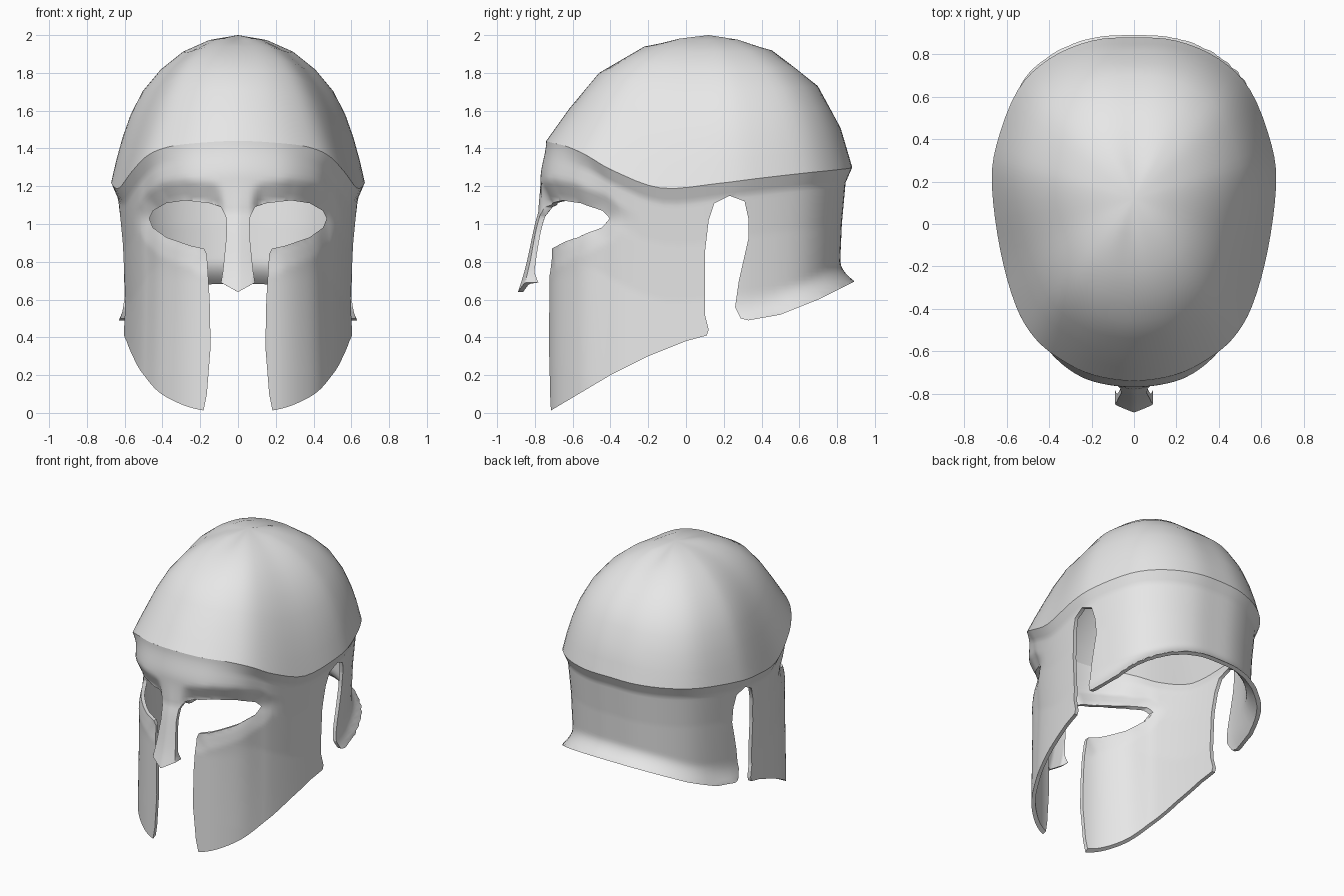
import bpy
import bmesh
from mathutils import Vector
from mathutils.geometry import intersect_point_line

default_cube = bpy.data.objects.get("Cube")
if default_cube:
    bpy.data.objects.remove(default_cube, do_unlink=True)

THICKNESS = 0.026
CENTRE = Vector((0, 0.12))

metal = bpy.data.materials.new("plain_grey_metal")
metal.use_nodes = True
metal.diffuse_color = (0.8, 0.8, 0.8, 1)
metal.node_tree.nodes["Principled BSDF"].inputs["Base Color"].default_value = (0.8, 0.8, 0.8, 1)

# Crease between skull and guard: left half, front to back (x, y, z)
RIM = [(0, -.74, 1.44), (.2, -.71, 1.43), (.36, -.63, 1.41), (.475, -.53, 1.365),
       (.56, -.38, 1.28), (.63, -.13, 1.19), (.67, .17, 1.215), (.65, .37, 1.24),
       (.55, .63, 1.27), (.4, .78, 1.285), (.2, .865, 1.295), (0, .88, 1.3)]

# Eye and mouth opening: left half, nose tip to chin (x, z)
EYES = [(.09, 1.09), (.15, 1.11), (.28, 1.125), (.38, 1.11), (.45, 1.07), (.47, 1.03),
        (.45, .98), (.38, .93), (.25, .885), (.18, .87), (.165, .84)]
FACE = ([(0, .64), (.09, .69), (.08, .75), (.06, .95), (.065, 1.04)] + EYES
        + [(.15, .6), (.145, .35), (.165, .1), (.185, 0), (.2, -.3)])

# Lower edge from the side: cheek, ear notch, neck (y, z)
CHEEK = [(-1, -.16), (-.72, .01), (-.4, .2), (-.2, .3), (0, .38), (.11, .41)]
EAR = [(.12, .44), (.1, .52), (.1, .85), (.12, 1.02), (.15, 1.11), (.23, 1.15),
       (.31, 1.12), (.33, 1.03), (.33, .92), (.28, .7), (.26, .56)]
NECK = [(.29, .5), (.33, .49), (.5, .52), (.7, .6), (.88, .69), (1, .75)]

# Skull profile from crown to rim (radius share, height share)
SIDE_CURVE = [(0, 1), (.44, .885), (.76, .615), (.92, .295), (1, 0)]
FRONT_CURVE = [(0, 1), (.395, .893), (.674, .643), (.86, .3), (1, 0)]
INSET = [(0, 0), (.08, .035), (.3, .055), (.6, .068), (1.2, .05)]


def smooth(a, b, value):
    t = min(max((value - a) / (b - a), 0), 1)
    return t * t * (3 - 2 * t)


def interpolate(table, value):
    if value <= table[0][0]:
        return table[0][1]
    for (a, u), (b, v) in zip(table, table[1:]):
        if value <= b:
            return u + (v - u) * (value - a) / (b - a)
    return table[-1][1]


def spline(p, q, r, s, t):
    return 0.5 * (2 * q + (r - p) * t + (2 * p - 5 * q + 4 * r - s) * t ** 2
                  + (3 * q - p - 3 * r + s) * t ** 3)


def rim_loop(front_steps, steps):
    pts = [Vector(p) for p in RIM]
    pts += [Vector((-p.x, p.y, p.z)) for p in reversed(pts[1:-1])]
    n, loop = len(pts), []
    for i in range(n):
        count = front_steps if i < 4 or i >= n - 4 else steps
        near = [pts[(i + k) % n] for k in (-1, 0, 1, 2)]
        loop += [spline(*near, j / count) for j in range(count)]
    return loop


def profile(curve, t, roundness):
    """Skull profile, blended between straight and rounded bands."""
    pts = [Vector(p) for p in curve]
    pts = [Vector((-pts[1].x, pts[1].y))] + pts + [2 * pts[-1] - pts[-2]]
    i = min(int(t), len(curve) - 2)
    straight = pts[i + 1].lerp(pts[i + 2], t - i)
    return straight.lerp(spline(*pts[i:i + 4], t - i), roundness)


def skull_point(rim, t):
    w = 1 - smooth(-.8, .5, rim.y)
    roundness = smooth(0, .4, abs(rim.x))
    share = profile(SIDE_CURVE, t, roundness).lerp(profile(FRONT_CURVE, t, roundness), w)
    xy = CENTRE.lerp(rim.xy, share.x)
    return Vector((xy.x, xy.y, rim.z + (2 - rim.z) * share.y))


def eye_distance(x, z):
    p = Vector((x, z))
    best = 9
    for a, b in zip(EYES, EYES[1:]):
        a, b = Vector(a), Vector(b)
        t = intersect_point_line(p, a, b)[1]
        best = min(best, (a.lerp(b, min(max(t, 0), 1)) - p).length)
    return best


def guard_point(rim, t):
    z = rim.z + (-.1 - rim.z) * t
    depth, x = rim.z - z, abs(rim.x)
    w = 1 - smooth(-.72, -.45, rim.y)
    push = -interpolate(INSET, depth) * (1 - w)
    # Flared neck edge
    height = min(max((z - interpolate(NECK, rim.y)) / .12, 0), 1)
    flare = .035 + .055 * smooth(.3, .88, rim.y)
    push += flare * (1 - height) ** 2 * smooth(.2, .35, rim.y)
    # Brow swelling and sunken eye surround
    push += .03 * w * smooth(0, .2, depth) * smooth(.7, 1.1, z)
    if rim.y < -.2 and .7 < z < 1.3:
        sunk = max(0, 1 - eye_distance(x, z) / .11)
        push -= sunk * (.02 + .03 * smooth(.85, 1.1, z)) * smooth(.06, .13, x)
    xy = rim.xy + (rim.xy - CENTRE).normalized() * push
    # Ridged nose piece
    if rim.y < 0:
        ridge = .015 * max(0, 1 - x / .09) * smooth(1.25, 1, z)
        xy.y -= ridge + (1 - smooth(.09, .14, x)) * .32 * max(0, 1.06 - z)
    return Vector((xy.x, xy.y, z))


def new_object(name, bm):
    mesh = bpy.data.meshes.new(name)
    bm.to_mesh(mesh)
    bm.free()
    mesh.materials.append(metal)
    obj = bpy.data.objects.new(name, mesh)
    bpy.context.collection.objects.link(obj)
    return obj


def shell(name, loop, point, params):
    """Closed band of quads, top row to bottom row, given a wall thickness."""
    bm = bmesh.new()
    rows = [[bm.verts.new(point(rim, t)) for rim in loop] for t in params]
    n = len(loop)
    for top, low in zip(rows, rows[1:]):
        for i in range(n):
            k = (i + 1) % n
            bm.faces.new((top[i], low[i], low[k], top[k]))
    bmesh.ops.remove_doubles(bm, verts=bm.verts, dist=1e-5)
    obj = new_object(name, bm)
    solid = obj.modifiers.new("thickness", "SOLIDIFY")
    solid.thickness = THICKNESS
    solid.offset = -1
    return obj


def cutter(name, corners, sweep):
    bm = bmesh.new()
    face = bm.faces.new([bm.verts.new(c) for c in corners])
    made = bmesh.ops.extrude_face_region(bm, geom=[face])["geom"]
    verts = [g for g in made if isinstance(g, bmesh.types.BMVert)]
    bmesh.ops.translate(bm, verts=verts, vec=sweep)
    bmesh.ops.recalc_face_normals(bm, faces=bm.faces)
    obj = new_object(name, bm)
    obj.hide_render = True
    return obj


def finish(obj, cutters=()):
    for tool in cutters:
        cut = obj.modifiers.new(tool.name, "BOOLEAN")
        cut.operation = "DIFFERENCE"
        cut.solver = "EXACT"
        cut.object = tool
    bpy.ops.object.select_all(action="DESELECT")
    obj.select_set(True)
    bpy.context.view_layer.objects.active = obj
    for name in [m.name for m in obj.modifiers]:
        bpy.ops.object.modifier_apply(modifier=name)
    bpy.ops.object.shade_smooth_by_angle(angle=0.8)
    for tool in cutters:
        bpy.data.objects.remove(tool, do_unlink=True)


# Skull
skull = shell("skull_dome", rim_loop(4, 4), skull_point, [k / 2 for k in range(9)])
finish(skull)

# Face, cheek and neck guard
guard = shell("face_and_neck_guard", rim_loop(12, 4), guard_point, [k / 70 for k in range(71)])
outline = FACE + [(-x, z) for x, z in reversed(FACE[1:])]
face_cut = cutter("face_opening_cutter", [(x, -1.2, z) for x, z in outline], (0, .85, 0))
edge = CHEEK + EAR + NECK + [(1, -.3), (-1, -.3)]
edge_cut = cutter("lower_edge_cutter", [(-1, y, z) for y, z in edge], (2, 0, 0))
finish(guard, (face_cut, edge_cut))
